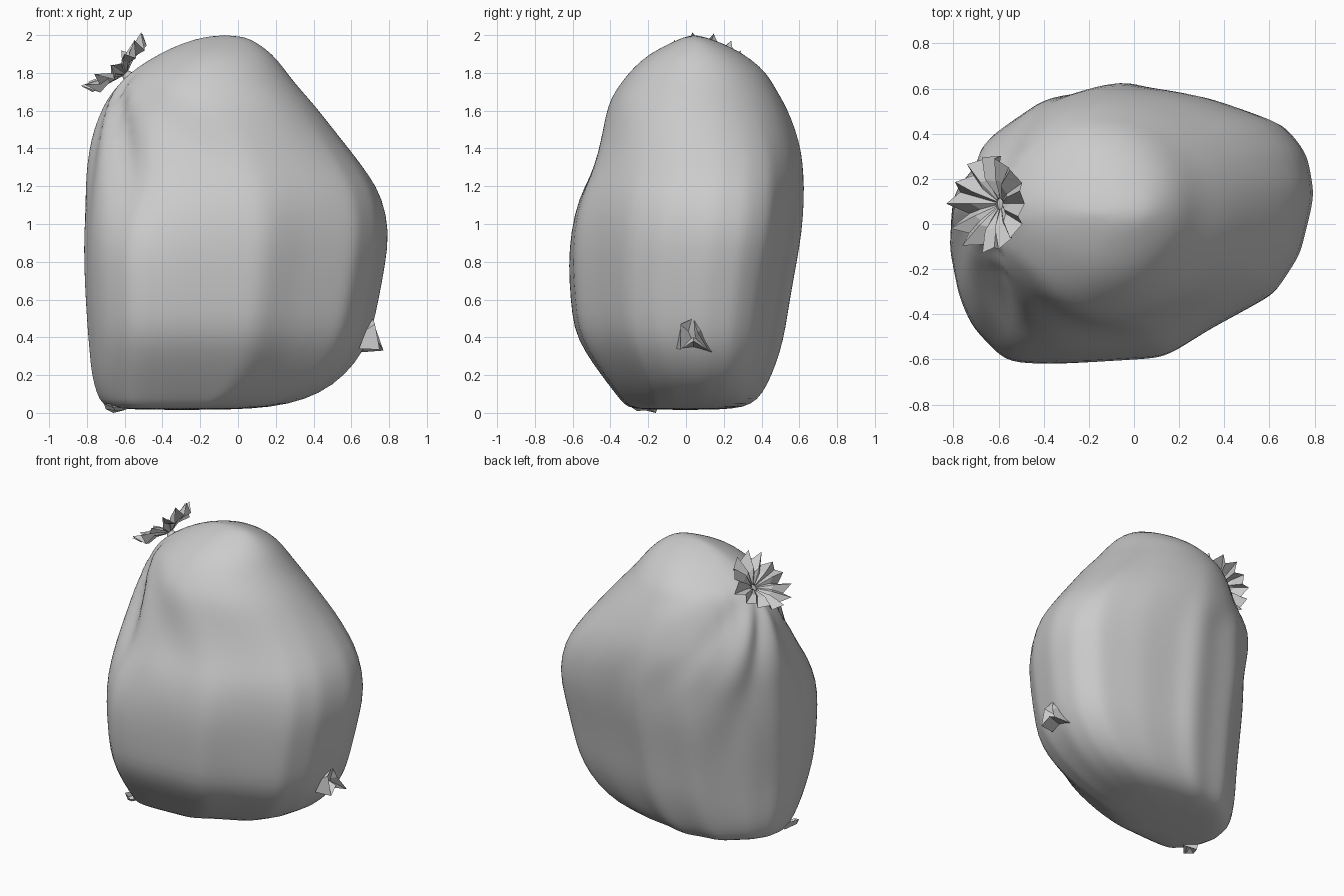
import bpy, bmesh, math, random
from mathutils import Vector

if "Cube" in bpy.data.objects:
    bpy.data.objects.remove(bpy.data.objects["Cube"])

random.seed(4)
TIE = Vector((-0.59, 0.09, 1.79))
AXIS = Vector((-0.7, 0.0, 0.7)).normalized()
U = Vector((0.7, 0.0, 0.7)).normalized()
V = Vector((0, 1, 0))


def make_object(name, bm, smooth):
    bmesh.ops.recalc_face_normals(bm, faces=bm.faces)
    me = bpy.data.meshes.new(name)
    bm.to_mesh(me)
    bm.free()
    for p in me.polygons:
        p.use_smooth = smooth
    ob = bpy.data.objects.new(name, me)
    bpy.context.collection.objects.link(ob)
    return ob


def bridge(bm, a, b):
    n = len(a)
    for i in range(n):
        j = (i + 1) % n
        bm.faces.new((a[i], a[j], b[j], b[i]))


# Widest outline of the bag seen from above
OUTLINE = [(.82, .13), (.79, .32), (.69, .45), (.38, .55), (.11, .59), (-.02, .64),
           (-.2, .59), (-.4, .56), (-.52, .45), (-.68, .3), (-.79, .12), (-.82, -.1),
           (-.78, -.3), (-.72, -.45), (-.56, -.63), (-.32, -.63), (.15, -.6),
           (.35, -.47), (.64, -.31), (.75, -.14)]
# z, x min, x max, y min, y max of each level
LEVELS = [(.02, -.66, .08, -.29, .26), (.045, -.72, .27, -.33, .35), (.1, -.75, .44, -.37, .41),
          (.2, -.78, .58, -.45, .46), (.33, -.79, .68, -.55, .51), (.45, -.80, .72, -.605, .535),
          (.6, -.81, .75, -.615, .555), (.78, -.822, .785, -.63, .59), (.96, -.825, .82, -.63, .63),
          (1.14, -.81, .775, -.58, .635), (1.25, -.805, .715, -.52, .632), (1.38, -.785, .61, -.47, .62),
          (1.5, -.755, .51, -.44, .58), (1.62, -.71, .41, -.415, .53), (1.7, -.665, .34, -.38, .485),
          (1.77, -.61, .28, -.33, .45), (1.83, -.54, .24, -.28, .40), (1.9, -.42, .185, -.2, .31),
          (1.96, -.29, .10, -.08, .19), (1.99, -.18, .04, -.01, .10)]
SEG = 80


def outline_at(t):
    # ray from the centre against each edge of the outline
    d = Vector((math.cos(t), math.sin(t)))
    pts = [Vector((x / .82, y / .635)) for x, y in OUTLINE]
    for i, a in enumerate(pts):
        e = pts[(i + 1) % len(pts)] - a
        den = d.cross(e)
        if abs(den) > 1e-9:
            r, s = a.cross(e) / den, a.cross(d) / den
            if r > 0 and -1e-6 <= s <= 1 + 1e-6:
                return d * r
    return d


def fold(p):
    # depth of the gathers that run out from the tie
    q = p - TIE
    d = q.length
    phi = math.atan2(q.dot(V), q.dot(U))
    w = (1 - math.cos(phi)) / 2
    fade = min(1, d / .3) * max(0, 1 - d / 1.25)
    h = .022 * math.cos(10 * phi) * w
    for c, width, depth in ((-2.2, .15, .075), (1.9, .14, .06), (2.75, .09, .03)):
        h -= depth * math.exp(-((phi - c) / width) ** 2)
    return h * fade


# Filled bag body
bm = bmesh.new()
base = [outline_at(2 * math.pi * i / SEG) for i in range(SEG)]
rings = []
for z, x0, x1, y0, y1 in LEVELS:
    k = min(1, max(0, (z - .95) / .65))
    ring = []
    for i in range(SEG):
        t = 2 * math.pi * i / SEG
        egg = Vector((math.cos(t), math.sin(t) * (1 - .25 * k * max(0, -math.cos(t)) ** 2)))
        q = base[i].lerp(egg, k)
        ring.append(bm.verts.new(((x0 + x1) / 2 + q.x * (x1 - x0) / 2,
                                  (y0 + y1) / 2 + q.y * (y1 - y0) / 2, z)))
    rings.append(ring)
for a, b in zip(rings, rings[1:]):
    bridge(bm, a, b)
for ring, co in ((rings[0], (-.3, 0, .015)), (rings[-1], (-.07, .045, 2.0))):
    c = bm.verts.new(co)
    for i in range(SEG):
        bm.faces.new((ring[i], ring[(i + 1) % SEG], c))
for _ in range(2):
    bmesh.ops.smooth_vert(bm, verts=[v for r in rings[2:-2] for v in r], factor=.25,
                          use_axis_x=True, use_axis_y=True, use_axis_z=False)
bmesh.ops.recalc_face_normals(bm, faces=bm.faces)
bm.normal_update()
moves = [(v, v.normal * fold(v.co)) for v in bm.verts]
for v, m in moves:
    v.co += m
body = make_object("bag_body", bm, True)
sub = body.modifiers.new("soft", 'SUBSURF')
sub.levels = sub.render_levels = 1

# Pleated collar gathered above the tie
bm = bmesh.new()
N = 26
collar = []
for r, h in ((.045, -.05), (.022, .01), (.10, .06), (.195, .075)):
    ring = []
    for i in range(N):
        t = 2 * math.pi * i / N
        zig = 1 if i % 2 else -1
        rr = r * (1 + (.05 * zig + random.uniform(-.08, .08) if r > .05 else 0))
        hh = h + (r * .17 * zig + r * random.uniform(-.12, .12) if r > .05 else 0)
        ring.append(bm.verts.new(TIE + AXIS * hh + U * (rr * math.cos(t)) + V * (rr * 1.08 * math.sin(t))))
    collar.append(ring)
for a, b in zip(collar, collar[1:]):
    bridge(bm, a, b)
make_object("tied_collar", bm, False)


def pinched_corner(name, root, tips):
    # folded bag corner: flaps running from the body out to its tips
    b = bmesh.new()
    rv = [b.verts.new(p) for p in root]
    tv = [b.verts.new(p) for p in tips]
    bridge(b, rv, tv)
    c = b.verts.new(sum((Vector(p) for p in root), Vector()) / len(root))
    for i in range(len(tv)):
        b.faces.new((tv[i], tv[(i + 1) % len(tv)], c))
    make_object(name, b, False)


# Pulled corner low on the right side, and the crumpled one underneath
pinched_corner("side_corner",
               [(.69, .05, .54), (.68, -.03, .44), (.64, -.05, .34), (.66, .04, .35), (.64, .14, .32), (.68, .09, .44)],
               [(.71, .04, .5), (.725, -.03, .47), (.75, -.03, .335), (.74, .04, .38), (.77, .12, .33), (.735, .06, .43)])
pinched_corner("bottom_corner",
               [(-.71, -.25, .05), (-.66, -.29, .03), (-.58, -.2, .025), (-.66, -.14, .05)],
               [(-.70, -.24, .02), (-.65, -.26, .01), (-.60, -.19, .015), (-.66, -.16, .0)])
